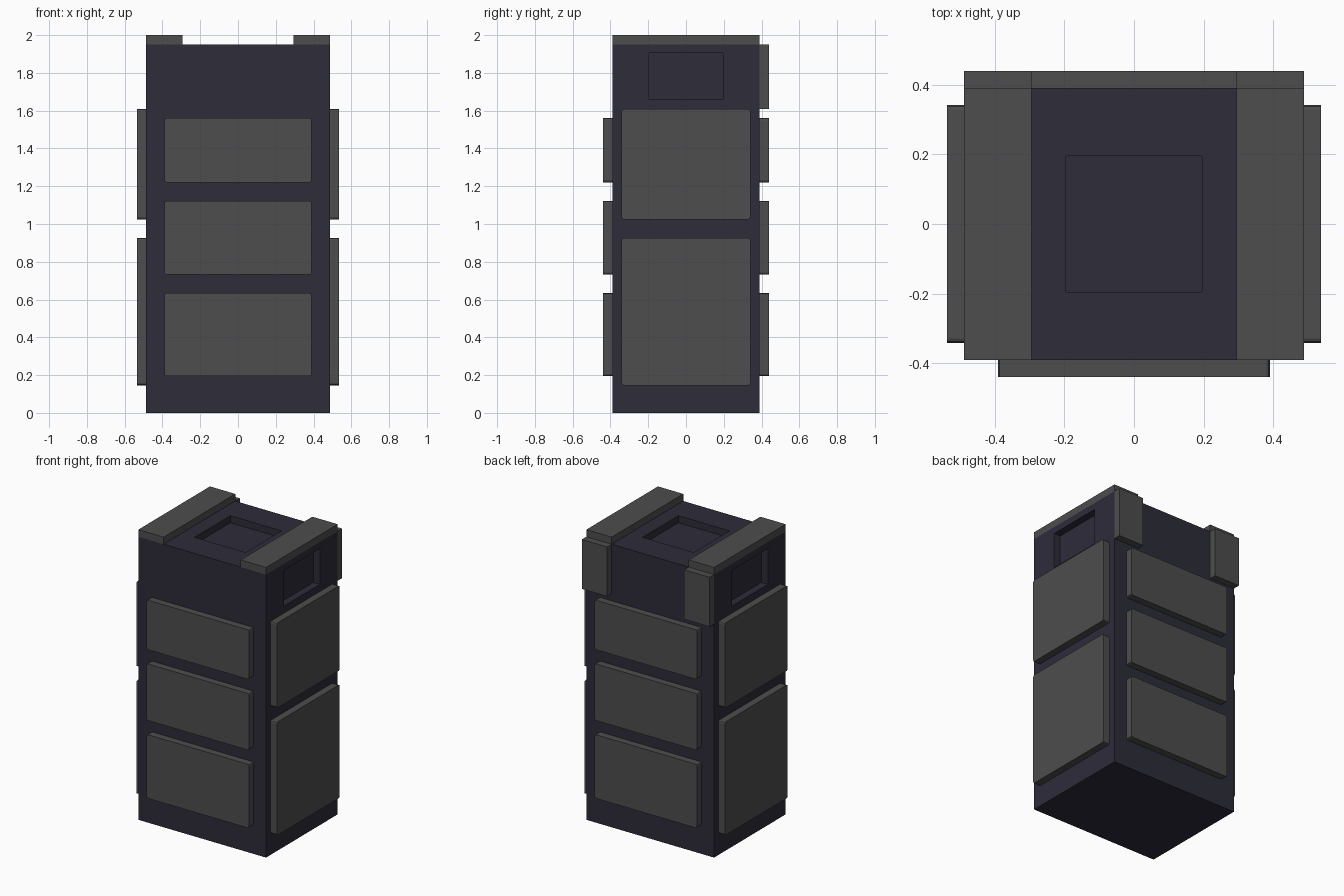
import bpy, bmesh
from mathutils import Vector

if "Cube" in bpy.data.objects:
    bpy.data.objects.remove(bpy.data.objects["Cube"])


def material(name, rgb):
    m = bpy.data.materials.new(name)
    m.use_nodes = True
    m.diffuse_color = (*rgb, 1)
    m.node_tree.nodes["Principled BSDF"].inputs["Base Color"].default_value = (*rgb, 1)
    return m


NAVY = material("dark navy", (0.026, 0.025, 0.042))
GREY = material("dark grey", (0.074, 0.074, 0.074))

HX, HY, TOP = 0.487, 0.39, 1.951   # body half width, half depth, height
T = 0.049                          # plate thickness and recess depth


def new_box(lo, hi):
    bm = bmesh.new()
    bmesh.ops.create_cube(bm, size=1)
    lo, hi = Vector(lo), Vector(hi)
    for v in bm.verts:
        v.co = Vector([l + (c + 0.5) * (h - l) for c, l, h in zip(v.co, lo, hi)])
    return bm


def finish(bm, name, mat):
    bmesh.ops.recalc_face_normals(bm, faces=bm.faces)
    mesh = bpy.data.meshes.new(name)
    bm.to_mesh(mesh)
    bm.free()
    mesh.materials.append(mat)
    obj = bpy.data.objects.new(name, mesh)
    bpy.context.collection.objects.link(obj)


def plate(name, lo, hi, axis=None):
    """Box whose edges along the given axis are slightly rounded."""
    bm = new_box(lo, hi)
    if axis is not None:
        edges = [e for e in bm.edges
                 if abs(e.verts[0].co[axis] - e.verts[1].co[axis]) > 1e-4]
        bmesh.ops.bevel(bm, geom=edges, offset=0.012, segments=2,
                        profile=0.5, affect='EDGES')
    finish(bm, name, GREY)


def recess(bm, normal, lo, hi):
    """Sink a rectangle, bounded by lo and hi, into the face with this normal."""
    n = Vector(normal)
    bm.normal_update()
    face = max(bm.faces, key=lambda f: f.normal.dot(n) * f.calc_area())
    bmesh.ops.inset_individual(bm, faces=[face], thickness=0.05)
    mid = face.calc_center_median()
    for v in face.verts:
        for i in range(3):
            if abs(n[i]) < 0.5:
                v.co[i] = lo[i] if v.co[i] < mid[i] else hi[i]
    # second ring forms the recess walls
    bmesh.ops.inset_individual(bm, faces=[face], thickness=0.0)
    for v in face.verts:
        v.co -= n * T


# Main body with a recess in the top and one high on each side
body = new_box((-HX, -HY, 0), (HX, HY, TOP))
recess(body, (0, 0, 1), (-0.195, -0.195, 0), (0.195, 0.195, 0))
for s in (-1, 1):
    recess(body, (s, 0, 0), (0, -0.195, 1.66), (0, 0.195, 1.905))
finish(body, "body", NAVY)

# Three panels on the front and on the back
for name, y0, y1 in (("front", -HY - T, -HY), ("back", HY, HY + T)):
    for level, z0, z1 in (("lower", 0.195, 0.634), ("middle", 0.732, 1.122),
                          ("upper", 1.22, 1.561)):
        plate(f"{name}_{level}_panel", (-0.39, y0, z0), (0.39, y1, z1), 1)

for side, s in (("left", 1), ("right", -1)):
    # Two panels on each side
    x0, x1 = sorted((s * HX, s * (HX + T)))
    for level, z0, z1 in (("lower", 0.146, 0.927), ("upper", 1.024, 1.61)):
        plate(f"{side}_{level}_panel", (x0, -0.341, z0), (x1, 0.341, z1), 0)
    # Bar along the top edge and a short plate below it on the back
    x0, x1 = sorted((s * 0.294, s * HX))
    plate(f"{side}_top_bar", (x0, -HY, TOP), (x1, HY, TOP + T))
    plate(f"{side}_back_plate", (x0, HY, 1.61), (x1, HY + T, TOP))
